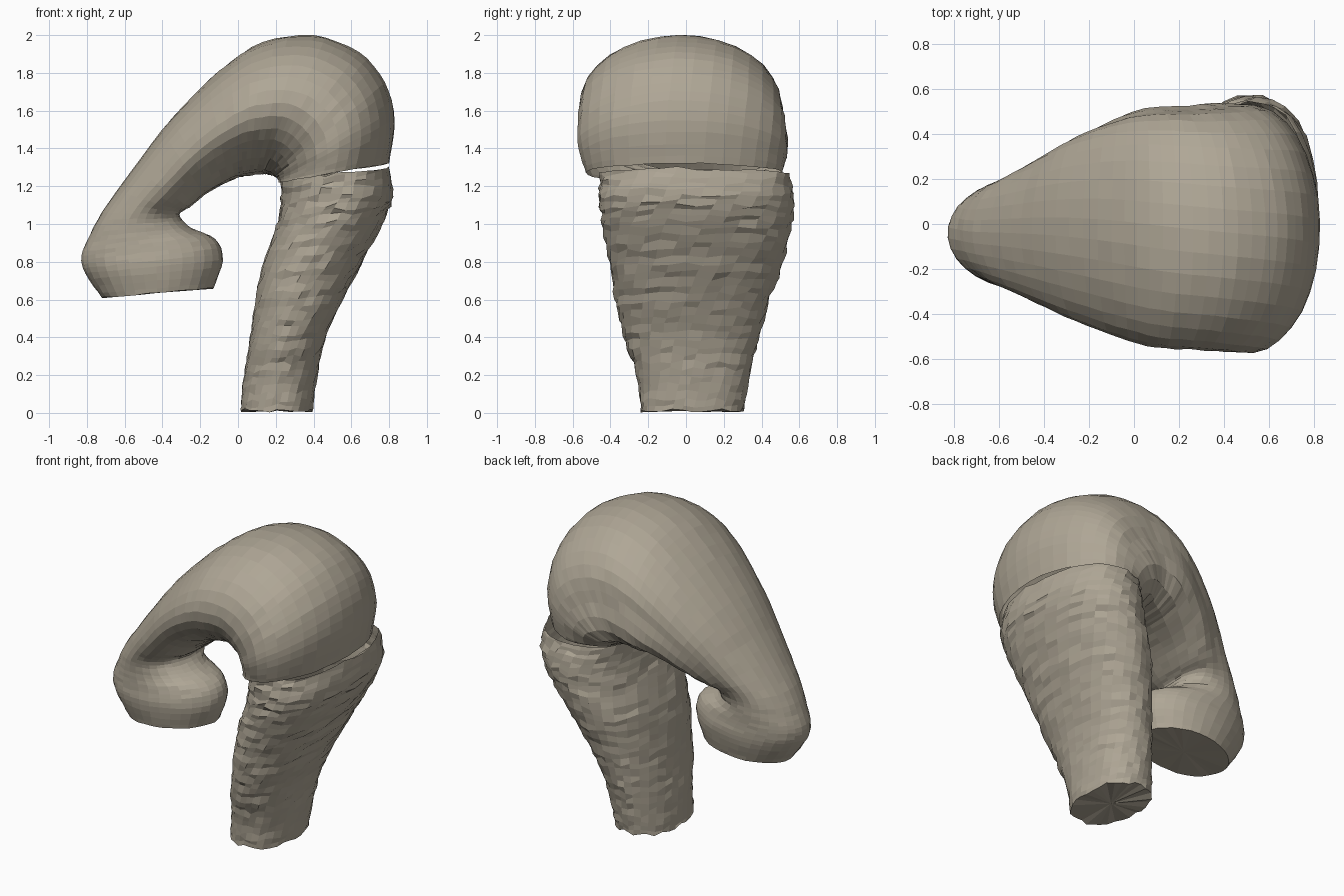
import bpy, bmesh, math, random
from mathutils import Vector

if "Cube" in bpy.data.objects:
    bpy.data.objects.remove(bpy.data.objects["Cube"])

random.seed(4)
stone = bpy.data.materials.new("stone")
stone.diffuse_color = (0.43, 0.385, 0.305, 1)
stone.use_nodes = True
stone.node_tree.nodes["Principled BSDF"].inputs["Base Color"].default_value = stone.diffuse_color


def spline(rows, t):
    """Catmull-Rom interpolation of station rows, t in 0..1."""
    n = len(rows) - 1
    f = min(t * n, n - 1e-6)
    i = int(f)
    u = f - i
    p = [rows[max(0, min(n, i + k))] for k in (-1, 0, 1, 2)]
    return [0.5 * (2 * b + (c - a) * u + (2 * a - 5 * b + 4 * c - d) * u * u
                   + (3 * b - a - 3 * c + d) * u ** 3) for a, b, c, d in zip(*p)]


def loft(name, stations, rings, sides, twist, rough, cap_first, full=0, ridge=0):
    """Tube through stations: inner x,z  outer x,z  y low,high."""
    bm = bmesh.new()
    grid = []
    for r in range(rings + 1):
        t = r / rings
        ix, iz, ox, oz, y0, y1 = spline(stations, t)
        mid = Vector(((ix + ox) / 2, (y0 + y1) / 2, (iz + oz) / 2))
        out = Vector(((ox - ix) / 2, 0, (oz - iz) / 2))
        side = Vector((0, (y1 - y0) / 2, 0))
        fade = max(0, math.sin(math.pi * min(1, t / 0.75))) ** 0.5
        ring = []
        for s in range(sides):
            a = math.tau * s / sides + twist * t
            c, d = math.cos(a), math.sin(a)
            corner = math.sin(2 * a) ** 2
            k = 1 + random.uniform(-rough, rough) + full * corner
            # fuller lower edge on the back, slight hollow on the front
            if c < 0:
                k += (ridge if d > 0 else -0.2 * ridge) * fade * corner
            p = mid + (out * c + side * d) * k
            p.z += random.uniform(-rough, rough) * 0.6
            ring.append(bm.verts.new(p))
        grid.append(ring)
    for lo, hi in zip(grid, grid[1:]):
        for s in range(sides):
            k = (s + 1) % sides
            bm.faces.new((lo[s], lo[k], hi[k], hi[s]))
    # fan cap on one end
    end = grid[0] if cap_first else grid[-1]
    hub = bm.verts.new(sum((v.co for v in end), Vector()) / sides)
    for s in range(sides):
        bm.faces.new((end[s], end[(s + 1) % sides], hub))
    bmesh.ops.recalc_face_normals(bm, faces=bm.faces)
    me = bpy.data.meshes.new(name)
    bm.to_mesh(me)
    bm.free()
    me.materials.append(stone)
    ob = bpy.data.objects.new(name, me)
    bpy.context.collection.objects.link(ob)
    return ob


# rough tapered lower stalk
stalk = [
    (0.015, 0.014, 0.395, 0.014, -0.24, 0.305),
    (0.03, 0.18, 0.42, 0.20, -0.26, 0.335),
    (0.06, 0.38, 0.465, 0.40, -0.325, 0.385),
    (0.09, 0.57, 0.56, 0.61, -0.37, 0.44),
    (0.125, 0.76, 0.665, 0.81, -0.405, 0.51),
    (0.19, 0.95, 0.765, 1.01, -0.44, 0.555),
    (0.225, 1.10, 0.82, 1.15, -0.46, 0.57),
    (0.225, 1.24, 0.80, 1.295, -0.455, 0.54),
]
loft("lower_stalk", stalk, 36, 32, 1.2, 0.02, True, full=0.05)

# smoother hooked upper part with a flared end
hook = [
    (0.215, 1.22, 0.80, 1.32, -0.53, 0.51),
    (0.21, 1.24, 0.83, 1.55, -0.57, 0.53),
    (0.19, 1.26, 0.78, 1.75, -0.575, 0.53),
    (0.16, 1.275, 0.64, 1.91, -0.57, 0.515),
    (0.13, 1.28, 0.40, 2.00, -0.56, 0.50),
    (0.06, 1.27, 0.13, 1.96, -0.55, 0.495),
    (-0.02, 1.25, -0.10, 1.81, -0.51, 0.465),
    (-0.15, 1.18, -0.35, 1.56, -0.435, 0.39),
    (-0.26, 1.09, -0.55, 1.30, -0.36, 0.295),
    (-0.31, 1.05, -0.72, 1.06, -0.30, 0.22),
    (-0.25, 0.98, -0.79, 0.93, -0.285, 0.205),
    (-0.12, 0.92, -0.83, 0.83, -0.29, 0.205),
    (-0.08, 0.81, -0.81, 0.74, -0.30, 0.205),
    (-0.13, 0.66, -0.72, 0.61, -0.27, 0.17),
]
loft("upper_hook", hook, 52, 32, 0.6, 0.005, False, ridge=0.27)
